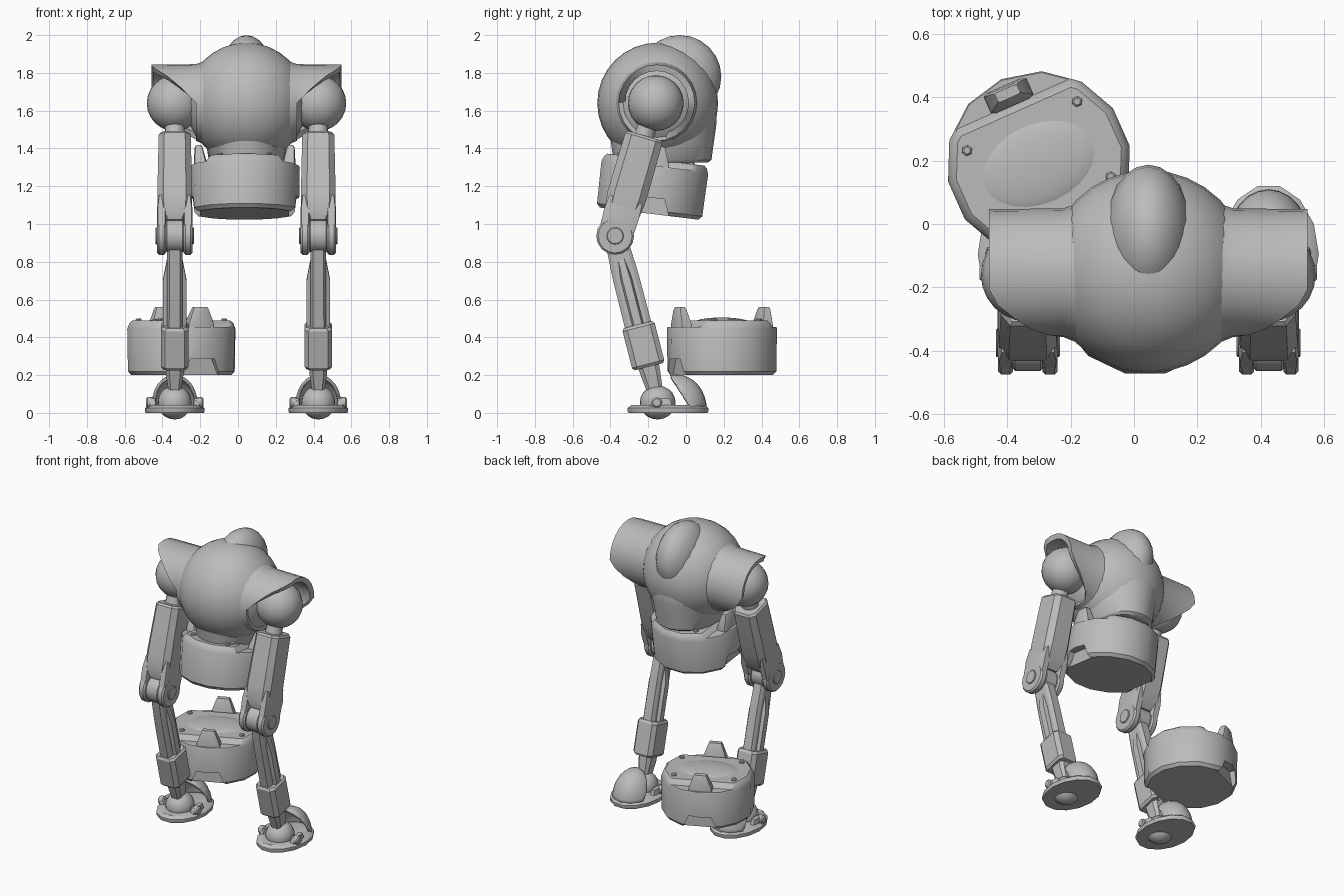
import bpy, bmesh, math
from mathutils import Matrix, Vector

if "Cube" in bpy.data.objects:
    bpy.data.objects.remove(bpy.data.objects["Cube"])

CX, ARM = 0.045, 0.38            # body centre line and shoulder/leg offset
grey = bpy.data.materials.new("plain grey")
grey.diffuse_color = (0.5, 0.5, 0.5, 1)
grey.use_nodes = True
grey.node_tree.nodes["Principled BSDF"].inputs["Base Color"].default_value = grey.diffuse_color


def at(x, y, z):
    return Matrix.Translation((x, y, z))


def along(a, b):
    """Frame at a with local z pointing to b and local x kept on world x."""
    z = (Vector(b) - Vector(a)).normalized()
    x = Vector((1, 0, 0))
    m = Matrix((x, z.cross(x), z)).transposed().to_4x4()
    return Matrix.Translation(a) @ m


def finish(name, bm, m=Matrix(), angle=38):
    bmesh.ops.transform(bm, matrix=m, verts=bm.verts)
    bmesh.ops.recalc_face_normals(bm, faces=bm.faces)
    me = bpy.data.meshes.new(name)
    bm.to_mesh(me)
    bm.free()
    ob = bpy.data.objects.new(name, me)
    bpy.context.collection.objects.link(ob)
    me.materials.append(grey)
    smooth(ob, angle)
    return ob


def smooth(ob, angle):
    bpy.ops.object.select_all(action='DESELECT')
    ob.select_set(True)
    bpy.context.view_layer.objects.active = ob
    bpy.ops.object.shade_smooth_by_angle(angle=math.radians(angle))


def ngon(n, turn=0.0):
    return [(math.cos(2 * math.pi * (i + turn) / n), math.sin(2 * math.pi * (i + turn) / n)) for i in range(n)]


def chamfered(c=0.35):
    k = 1 - c
    return [(1, -k), (1, k), (k, 1), (-k, 1), (-1, k), (-1, -k), (-k, -1), (k, -1)]


def loft(name, outline, sections, m=Matrix(), angle=38):
    """Capped stack of scaled outlines; each section is (z, half x, half y, y shift)."""
    bm = bmesh.new()
    rings = []
    for z, sx, sy, *oy in sections:
        o = oy[0] if oy else 0
        rings.append([bm.verts.new((x * sx, y * sy + o, z)) for x, y in outline])
    n = len(outline)
    for r, s in zip(rings, rings[1:]):
        for i in range(n):
            bm.faces.new((r[i], r[(i + 1) % n], s[(i + 1) % n], s[i]))
    bm.faces.new(rings[0])
    bm.faces.new(rings[-1])
    return finish(name, bm, m, angle)


def ball(name, centre, radii, seg=24, rings=12, m=None):
    bm = bmesh.new()
    bmesh.ops.create_uvsphere(bm, u_segments=seg, v_segments=rings, radius=1)
    mat = (m or Matrix()) @ at(*centre) @ Matrix.Diagonal((*radii, 1))
    return finish(name, bm, mat, 60)


def disc_x(name, centre, radius, half, bevel=0.01, n=16):
    """Bevelled disc with its axis on x."""
    s = [(-half, radius - bevel, radius - bevel), (-half + bevel, radius, radius),
         (half - bevel, radius, radius), (half, radius - bevel, radius - bevel)]
    return loft(name, ngon(n), s, at(*centre) @ Matrix.Rotation(math.pi / 2, 4, 'Y'))


def prism(name, profile, y0, y1, m):
    """Profile of (x, z) points pulled along y."""
    bm = bmesh.new()
    a = [bm.verts.new((x, y0, z)) for x, z in profile]
    b = [bm.verts.new((x, y1, z)) for x, z in profile]
    n = len(a)
    for i in range(n):
        bm.faces.new((a[i], a[(i + 1) % n], b[(i + 1) % n], b[i]))
    bm.faces.new(a)
    bm.faces.new(b)
    return finish(name, bm, m)


def cut(ob, cutters):
    for c in cutters:
        c.hide_render = True
        mod = ob.modifiers.new("cut", 'BOOLEAN')
        mod.object, mod.solver = c, 'EXACT'
        bpy.context.view_layer.objects.active = ob
        bpy.ops.object.modifier_apply(modifier=mod.name)
        bpy.data.objects.remove(c)
    smooth(ob, 38)


def drum(name, m):
    """Hip drum: stepped top, notched skirt, two lugs, four bolts and a shallow dome."""
    body = loft(name, ngon(14, 0.5), [(0, .27, .27), (.02, .288, .288), (.245, .292, .292),
                                      (.275, .28, .28), (.288, .265, .265)], m)
    cutters = []
    for k in (0, 1):
        half = m @ Matrix.Rotation(math.pi * k, 4, 'Z')
        cutters.append(prism("notch_cutter", [(-.115, -.02), (.115, -.02), (.07, .085), (-.07, .085)], .235, .4, half))
        cutters.append(prism("step_cutter", [(.17, .30), (.205, .455 - .2), (.4, .255), (.4, .30)], -.4, .4,
                             half @ Matrix.Rotation(math.pi / 2, 4, 'Z')))
        lug = half @ at(0, .235, 0)
        loft(name + "_lug", chamfered(.2), [(.22, .075, .035), (.27, .072, .034), (.345, .045, .022, .008),
                                            (.36, .038, .016, .008)], lug)
        for sx in (-1, 1):
            loft(name + "_bolt", ngon(6), [(.25, .017, .017), (.295, .017, .017), (.30, .011, .011)],
                 half @ at(.19 * sx, .13, 0))
    cut(body, cutters)
    ball(name + "_dome", (0, 0, .275), (.205, .14, .03), m=m)


# Torso: ball, tapered lower shell, rear hump and waist
ball("torso_ball", (CX, -.15, 1.64), (.32, .32, .32), 32, 16)
loft("torso_lower_shell", ngon(28), [(1.325, .185, .24, -.125), (1.34, .20, .26, -.125), (1.43, .215, .272, -.125),
                                    (1.52, .24, .285, -.125), (1.63, .262, .298, -.133), (1.66, .255, .285, -.14)],
     at(CX, 0, 0))
ball("rear_hump", (CX, -.033, 1.78), (.14, .22, .22))
loft("waist", ngon(20), [(1.27, .15, .15), (1.40, .15, .15)], at(CX, -.15, 0))

# Hip drum under the torso, and the loose spare drum
drum("hip_drum", at(CX - .01, -.195, 1.055) @ Matrix.Rotation(math.radians(-7), 4, 'X')
     @ Matrix.Rotation(math.radians(90), 4, 'Z'))
drum("spare_drum", at(-.30, .19, .20) @ Matrix.Rotation(math.radians(24), 4, 'Z'))


def hood_reach(a):
    """Sleeve length by angle from the top (front positive): cut away low and in front."""
    if -95 <= a <= 22:
        return .502
    if 22 < a < 90:
        return .502 - .235 * (a - 22) / 68
    if -160 < a < -95:
        return .502 - .235 * (-95 - a) / 65
    return .267


for side in (-1, 1):
    c = CX + side * ARM
    # Shoulder sleeve
    bm = bmesh.new()
    rows, n = [], 24
    for i in range(n):
        a = -180 + 360 * i / n
        r, e = math.radians(a), hood_reach(a)
        rows.append([bm.verts.new((CX + side * x, -.155 - rad * math.sin(r), 1.642 + rad * math.cos(r)))
                     for x, rad in ((.12, .235), (.235, .215), (.27 if e > .27 else e - .005, .204),
                                    (e, .202), (e - .008, .168), (.12, .168))])
    for i in range(n):
        p, q = rows[i], rows[(i + 1) % n]
        for j in range(6):
            bm.faces.new((p[j], p[(j + 1) % 6], q[(j + 1) % 6], q[j]))
    finish("shoulder_sleeve", bm)
    ball("shoulder_ball", (c, -.16, 1.64), (.148, .148, .148))

    # Thigh with its knee fork
    knee, ankle = (c, -.375, .937), (c, -.165, .12)
    up = along(knee, (c, -.215, 1.484))
    loft("hip_stem", ngon(14), [(.5, .055, .055), (.68, .05, .05)], up)
    loft("thigh", chamfered(), [(.07, .055, .07), (.12, .088, .095), (.22, .092, .105), (.40, .088, .104),
                                (.54, .085, .102), (.553, .075, .092)], up, 30)
    for k in (-1, 1):
        loft("knee_fork", chamfered(.2), [(0, .022, .09), (.12, .025, .096), (.2, .015, .09)],
             up @ at(k * .07, 0, 0))
        disc_x("knee_disc", (c + k * .07, knee[1], knee[2]), .1, .024)
        disc_x("knee_cap", (c + k * .093, knee[1], knee[2]), .045, .008, .004)
    disc_x("knee_hinge", knee, .088, .05)

    # Shin, cuff and ankle
    down = along(knee, ankle)
    loft("shin", chamfered(.3), [(.04, .04, .06), (.18, .04, .068), (.24, .04, .07), (.52, .042, .072)], down, 30)
    loft("shin_side_plate", chamfered(.3), [(.13, .041, .022), (.24, .062, .03), (.5, .062, .03)], down, 30)
    loft("shin_cuff", chamfered(.3), [(.485, .062, .078), (.50, .073, .088), (.70, .073, .088), (.715, .062, .078)],
         down, 30)
    loft("ankle", chamfered(.4), [(.69, .048, .058), (.76, .045, .052), (.86, .03, .04)], down)

    # Foot: sole, ankle ball, heel hood and side bolts
    loft("sole", ngon(14), [(0, .155, .215), (.01, .158, .22), (.025, .158, .22), (.042, .135, .198)],
         at(c, -.095, 0))
    ball("ankle_ball", (c, -.15, .055), (.09, .095, .09), 20, 10)
    bm = bmesh.new()
    bmesh.ops.create_uvsphere(bm, u_segments=24, v_segments=16, radius=1)
    bmesh.ops.transform(bm, matrix=at(c, -.05, .02) @ Matrix.Diagonal((.13, .16, .183, 1)), verts=bm.verts)
    for point, normal in (((c, 0, .02), (0, 0, -1)), ((c, -.085, .2), (0, -1, -.65))):
        bmesh.ops.bisect_plane(bm, geom=bm.verts[:] + bm.edges[:] + bm.faces[:], dist=1e-5,
                               plane_co=point, plane_no=normal, clear_outer=True)
    hood = finish("heel_hood", bm, angle=60)
    mod = hood.modifiers.new("thickness", 'SOLIDIFY')
    mod.thickness, mod.offset = .018, -1
    for k in (-1, 1):
        disc_x("foot_bolt", (c + k * .13, -.155, .055), .028, .022, .008, 10)
        loft("foot_bolt_mount", chamfered(.3), [(.03, .02, .06), (.075, .015, .045)], at(c + k * .115, -.13, 0))
